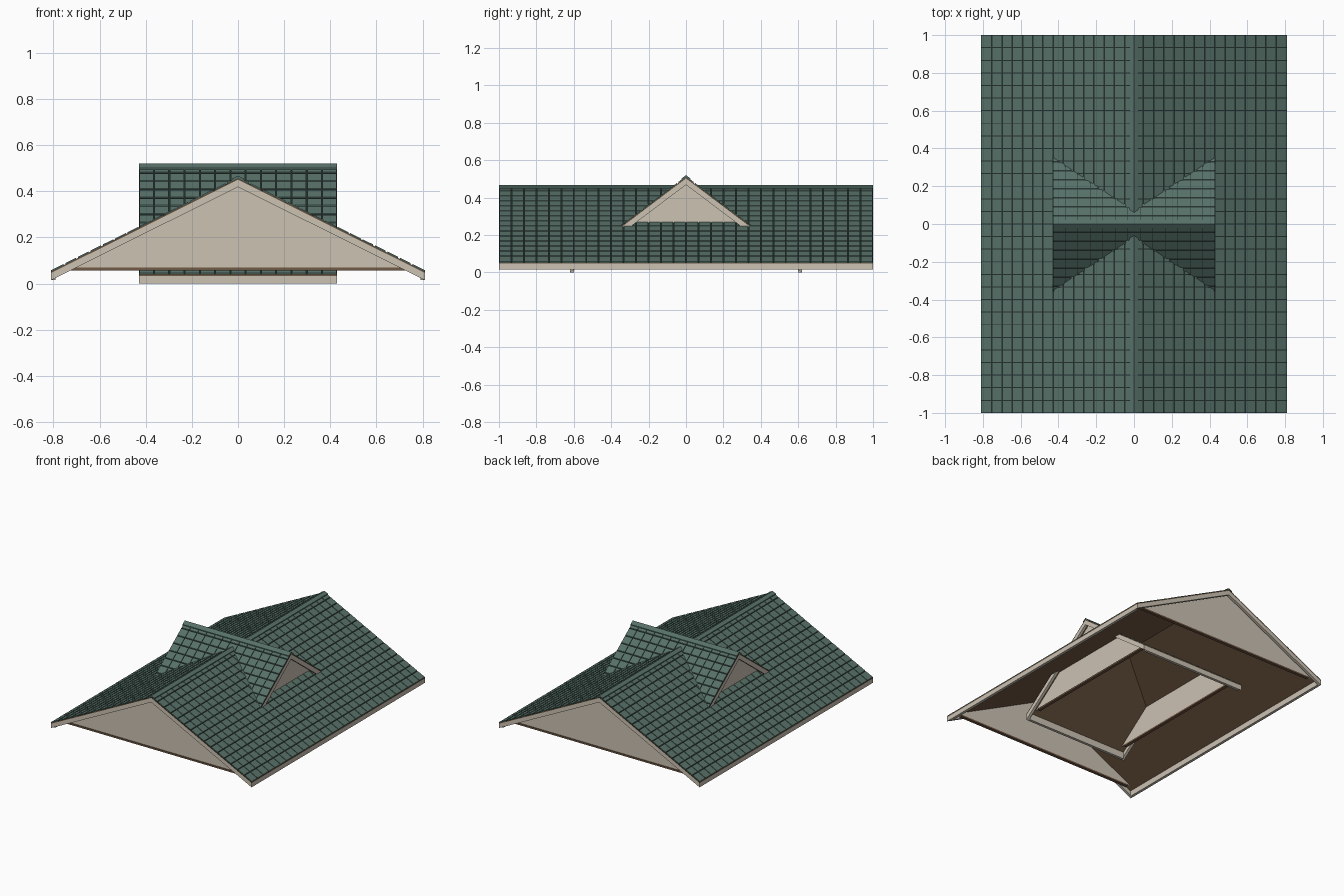
import bpy
import bmesh

cube = bpy.data.objects.get("Cube")
if cube:
    bpy.data.objects.remove(cube)


def material(name, rgb):
    mat = bpy.data.materials.new(name)
    mat.use_nodes = True
    colour = (*rgb, 1)
    mat.diffuse_color = colour
    mat.node_tree.nodes["Principled BSDF"].inputs["Base Color"].default_value = colour
    return mat


GREEN = material("green tile", (0.095, 0.165, 0.138))
DARK = material("dark tile joint", (0.018, 0.031, 0.027))
CREAM = material("cream board", (0.60, 0.54, 0.45))
BROWN = material("brown timber", (0.17, 0.10, 0.058))


def finish(name, bm, mat):
    bmesh.ops.recalc_face_normals(bm, faces=bm.faces)
    mesh = bpy.data.meshes.new(name)
    bm.to_mesh(mesh)
    bm.free()
    mesh.materials.append(mat)
    obj = bpy.data.objects.new(name, mesh)
    bpy.context.collection.objects.link(obj)


def add_prism(bm, profile, start, end, along_x):
    """Extrude an (across, height) profile along the ridge direction."""
    def place(u, v, z):
        return (v, u, z) if along_x else (u, v, z)
    near = [bm.verts.new(place(u, start, z)) for u, z in profile]
    far = [bm.verts.new(place(u, end, z)) for u, z in profile]
    bm.faces.new(near)
    bm.faces.new(far[::-1])
    for i in range(len(near)):
        j = (i + 1) % len(near)
        bm.faces.new((near[i], far[i], far[j], near[j]))


def gable_roof(name, span, length, ridge, eave, board, columns, courses, along_x):
    slope = (ridge - eave) / span

    def top(u):
        return ridge - slope * abs(u)

    def chevron(half, upper, lower):
        us = (-half, 0, half)
        return ([(u, top(u) - upper) for u in us]
                + [(u, top(u) - lower) for u in us[::-1]])

    def part(label, mat, profile, *spans):
        bm = bmesh.new()
        for start, end in spans:
            add_prism(bm, profile, start, end, along_x)
        finish(f"{name}_{label}", bm, mat)

    # Layered covering: timber deck, dark underlay, ridge cap
    part("deck", BROWN, chevron(span, 0.007, 0.012), (-length, length))
    part("underlay", DARK, chevron(span, 0.005, 0.007), (-length, length))
    part("ridge_cap", GREEN, chevron(0.025, -0.006, 0.002), (-length, length))

    # Raised tiles with open joints
    bm = bmesh.new()
    course, column = span / courses, 2 * length / columns
    for side in (-1, 1):
        for i in range(courses):
            u0, u1 = side * i * course, side * ((i + 1) * course - 0.008)
            if i == courses - 1:
                u1 = side * span
            profile = [(u0, top(u0)), (u1, top(u1)),
                       (u1, top(u1) - 0.005), (u0, top(u0) - 0.005)]
            for j in range(columns):
                v = -length + j * column
                add_prism(bm, profile, v + 0.0025, v + column - 0.0025, along_x)
    finish(f"{name}_tiles", bm, GREEN)

    # Sloping boards at both gable ends
    low = 0.012 + board
    part("barge_boards", CREAM, chevron(span, 0.012, low),
         (-length, 0.02 - length), (length - 0.02, length))

    # Level boards under both eaves
    for side, label in ((-1, "eave_board_a"), (1, "eave_board_b")):
        inner, outer = side * (span - 0.02), side * span
        part(label, CREAM,
             [(inner, top(inner) - 0.012), (outer, top(outer) - 0.012),
              (outer, eave - low), (inner, eave - low)],
             (0.02 - length, length - 0.02))

    # Recessed gable walls with a timber sill
    face = length - 0.045
    base = 0.07
    half = (ridge - 0.012 - base) / slope
    part("gable_walls", CREAM, [(-half, base), (half, base), (0, ridge - 0.012)],
         (-face, 0.012 - face), (face - 0.012, face))
    sill = half - 0.03
    part("gable_sills", BROWN,
         [(-sill, base - 0.012), (sill, base - 0.012), (sill, base), (-sill, base)],
         (-face - 0.006, 0.016 - face), (face - 0.016, face + 0.006))


gable_roof("main_roof", 0.81, 1.0, 0.462, 0.058, 0.031, 30, 15, False)
gable_roof("cross_roof", 0.62, 0.43, 0.514, 0.046, 0.034, 13, 13, True)
